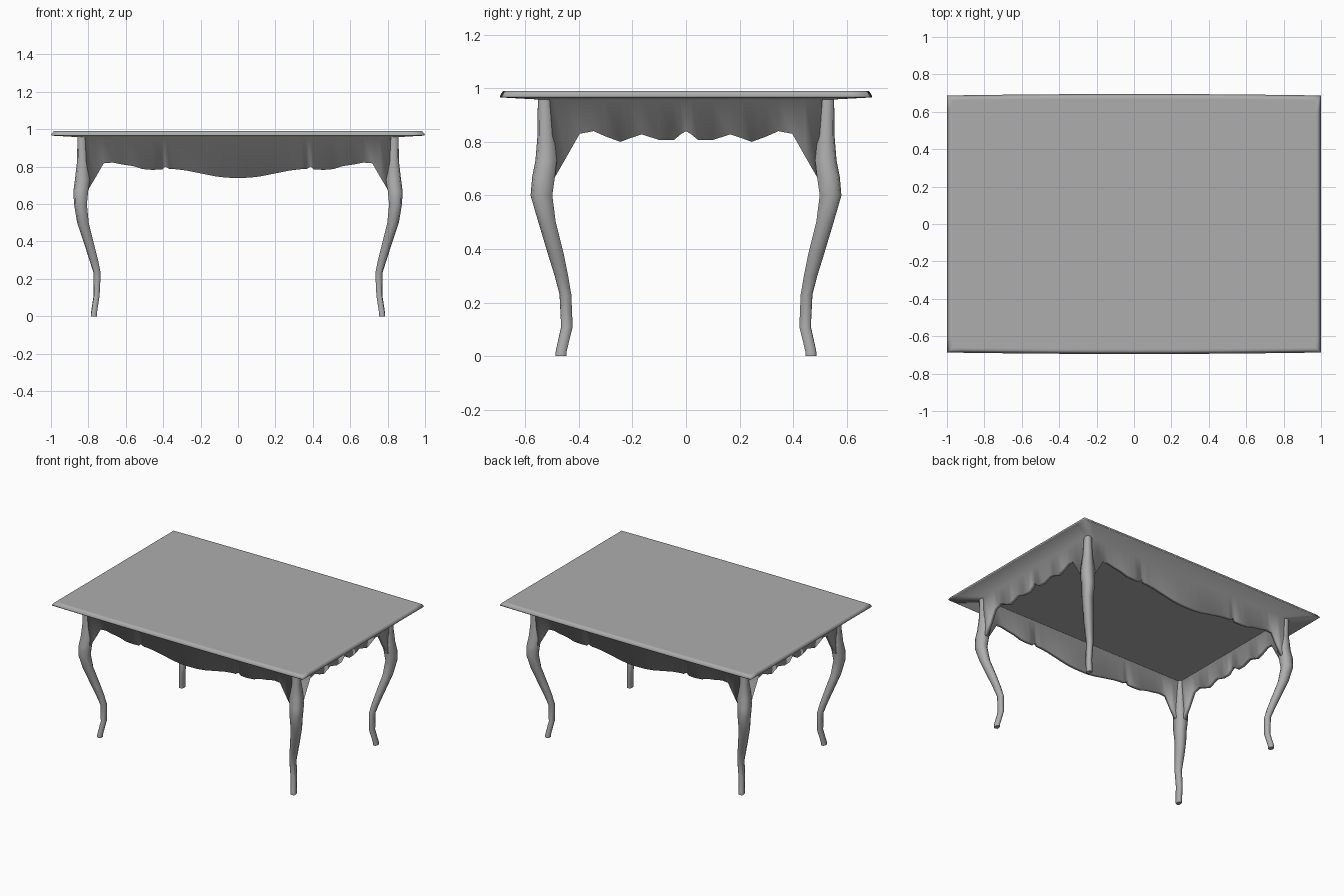
import bpy, bmesh

if "Cube" in bpy.data.objects:
    bpy.data.objects.remove(bpy.data.objects["Cube"])

grey = bpy.data.materials.new("grey")
grey.diffuse_color = (0.42, 0.42, 0.42, 1)
grey.use_nodes = True
grey.node_tree.nodes["Principled BSDF"].inputs["Base Color"].default_value = grey.diffuse_color


def loft(name, rings, angle, mirror=False):
    """Skin closed rings of equal point count, cap both ends, shade smooth."""
    n = len(rings[0])
    bm = bmesh.new()
    rows = [[bm.verts.new(p) for p in ring] for ring in rings]
    bm.faces.new(rows[0])
    bm.faces.new(rows[-1])
    for a, b in zip(rows, rows[1:]):
        for i in range(n):
            j = (i + 1) % n
            bm.faces.new((a[i], a[j], b[j], b[i]))
    bmesh.ops.recalc_face_normals(bm, faces=bm.faces[:])
    mesh = bpy.data.meshes.new(name)
    bm.to_mesh(mesh)
    bm.free()
    mesh.materials.append(grey)
    ob = bpy.data.objects.new(name, mesh)
    bpy.context.collection.objects.link(ob)
    bpy.ops.object.select_all(action='DESELECT')
    ob.select_set(True)
    bpy.context.view_layer.objects.active = ob
    bpy.ops.object.shade_smooth_by_angle(angle=angle)
    if mirror:
        mod = ob.modifiers.new("Mirror", 'MIRROR')
        mod.use_axis = (True, True, False)
        mod.use_mirror_merge = False
    return ob


# Scalloped lower edges: half outline (distance from centre, height),
# ending in the bracket that runs down into the leg
LONG = [(0, .74), (.06, .741), (.12, .748), (.20, .764), (.28, .780), (.34, .787),
        (.365, .787), (.39, .801), (.405, .785), (.46, .783), (.51, .787),
        (.56, .803), (.62, .812), (.67, .822), (.718, .818), (.76, .745), (.802, .675)]
SHORT = [(0, .84), (.02, .828), (.045, .807), (.10, .807), (.165, .828), (.21, .813),
         (.245, .80), (.30, .82), (.345, .84), (.397, .83), (.445, .745), (.494, .66)]
HX, HY = 0.854, 0.549


def both(half):
    return [(-a, z) for a, z in reversed(half[1:])] + half


# Columns around the frame, with a plain column at each corner
cols = [(a, -HY, z) for a, z in both(LONG)] + [(HX - .006, -HY + .006, .68)]
cols += [(HX, a, z) for a, z in both(SHORT)] + [(HX - .006, HY - .006, .68)]
cols += [(-x, -y, z) for x, y, z in cols]


def rim(hx, hy, z):
    # tabletop outline, long sides slightly bowed; corners kept square
    ring = []
    for x, y, _ in cols:
        corner = abs(x) > 0.81 and abs(y) > 0.51
        u = (1 if x > 0 else -1) if corner else x / HX
        v = (1 if y > 0 else -1) if corner else y / HY
        ring.append((u * hx, v * (hy + 0.008 * (1 - u * u)), z))
    return ring


def inset(d, z=None):
    mx, my = HX - d, HY - d
    return [(max(-mx, min(mx, x)), max(-my, min(my, y)), zz if z is None else z)
            for x, y, zz in cols]


# Tabletop and apron: one smooth shell from top face down to the inner ceiling
loft("tabletop_and_apron", [
    rim(0.970, 0.660, 0.990),
    rim(0.984, 0.673, 0.990),
    rim(0.989, 0.678, 0.986),
    rim(1.0, 0.687, 0.970),
    rim(0.996, 0.686, 0.966),
    inset(0, 0.958),
    inset(0),
    inset(0.026),
    inset(0.026, 0.958),
    inset(0.028, 0.958),
], angle=1.9)

# Cabriole legs: z, inner x, outer x, inner y, outer y
LEVELS = [
    (0.000, .755, .787, .446, .487),
    (0.020, .754, .786, .445, .486),
    (0.110, .740, .772, .423, .466),
    (0.230, .734, .772, .428, .472),
    (0.300, .748, .794, .440, .490),
    (0.380, .768, .820, .456, .515),
    (0.500, .798, .860, .486, .551),
    (0.600, .808, .877, .499, .580),
    (0.670, .801, .880, .489, .574),
    (0.730, .792, .872, .482, .562),
    (0.825, .800, .861, .492, .554),
    (0.960, .812, .858, .504, .553),
]


def leg_ring(z, xi, xo, yi, yo):
    w, h = xo - xi, yo - yi
    shape = [(0, .84), (0, .34), (.12, .12), (.34, 0), (.84, 0),
             (1, .5), (.90, .90), (.5, 1)]
    return [(xi + w * a, yi + h * b, z) for a, b in shape]


loft("leg", [leg_ring(*lv) for lv in LEVELS], angle=1.4, mirror=True)
